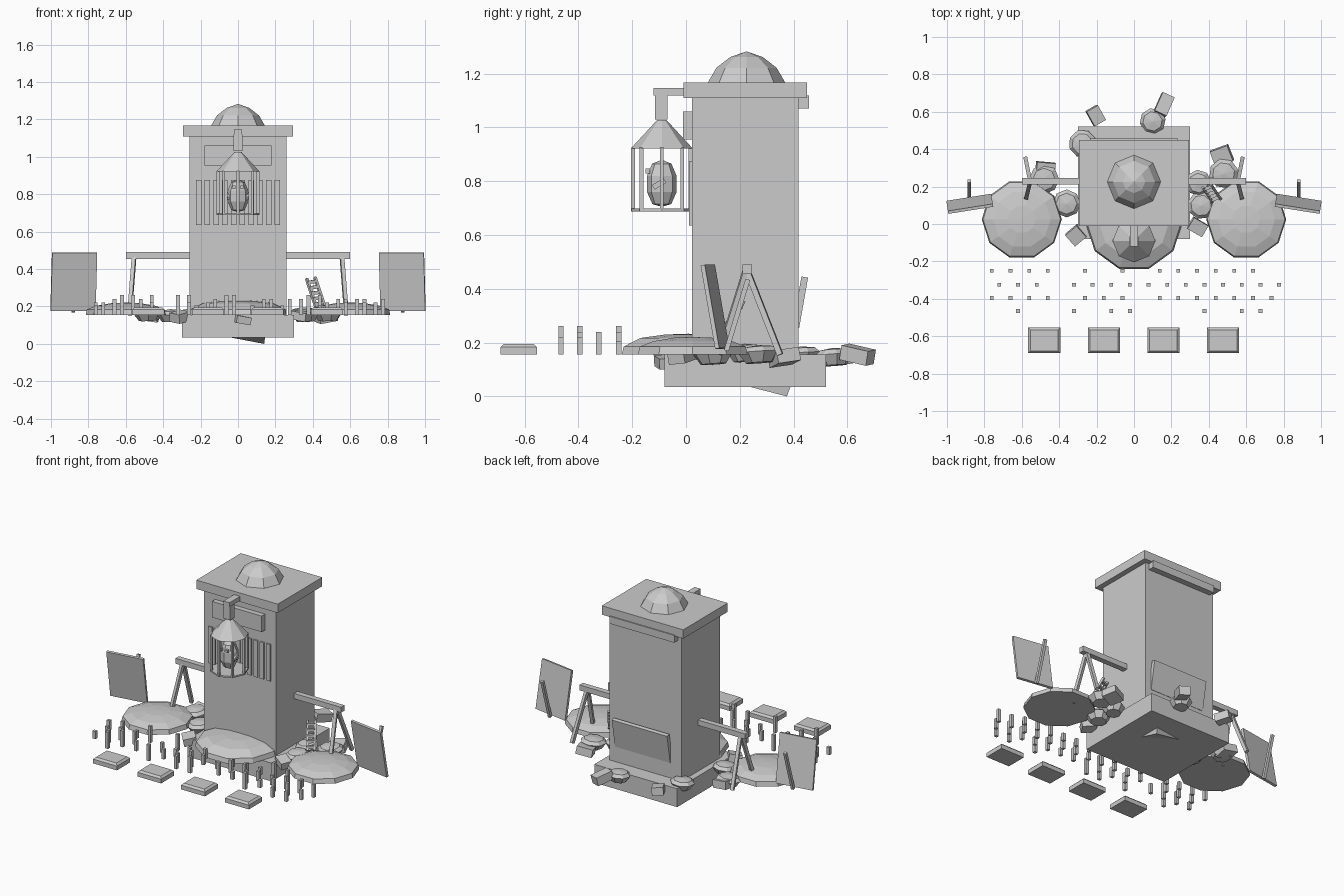
import bpy, bmesh, math, random
from mathutils import Vector, Matrix, Euler

if "Cube" in bpy.data.objects:
    bpy.data.objects.remove(bpy.data.objects["Cube"])

random.seed(4)
R = math.radians


def make(name, bm):
    bmesh.ops.recalc_face_normals(bm, faces=bm.faces[:])
    me = bpy.data.meshes.new(name)
    bm.to_mesh(me)
    bm.free()
    ob = bpy.data.objects.new(name, me)
    bpy.context.collection.objects.link(ob)
    return ob


def box(name, c, s, rot=(0, 0, 0)):
    """Box by centre, size and rotation in degrees."""
    bm = bmesh.new()
    m = Matrix.Translation(c) @ Euler([R(a) for a in rot]).to_matrix().to_4x4() @ Matrix.Diagonal((*s, 1))
    bmesh.ops.create_cube(bm, size=1, matrix=m)
    return make(name, bm)


def span(name, x, y, z):
    """Box by its x, y and z ranges."""
    return box(name, [(a + b) / 2 for a, b in (x, y, z)], [b - a for a, b in (x, y, z)])


def beam(name, a, b, w):
    a, b = Vector(a), Vector(b)
    d = b - a
    bm = bmesh.new()
    m = Matrix.Translation((a + b) / 2) @ d.to_track_quat('Z', 'Y').to_matrix().to_4x4()
    bmesh.ops.create_cube(bm, size=1, matrix=m @ Matrix.Diagonal((w, w, d.length, 1)))
    return make(name, bm)


def lathe(name, prof, n, loc, rot=(0, 0, 0), turn=0):
    """Faceted turned shape from (radius, height) points, closed at both ends."""
    bm = bmesh.new()
    m = Matrix.Translation(loc) @ Euler([R(a) for a in rot]).to_matrix().to_4x4()
    rings = []
    for r, z in prof:
        k = 1 if r == 0 else n
        rings.append([bm.verts.new(m @ Vector((r * math.cos(R(turn) + 2 * math.pi * i / n),
                                               r * math.sin(R(turn) + 2 * math.pi * i / n), z)))
                      for i in range(k)])
    for a, b in zip(rings, rings[1:]):
        for i in range(n):
            j = (i + 1) % n
            f = [a[i % len(a)], a[j % len(a)], b[j % len(b)], b[i % len(b)]]
            bm.faces.new(list(dict.fromkeys(f)))
    for ring in (rings[0], rings[-1]):
        if len(ring) > 2:
            bm.faces.new(ring)
    return make(name, bm)


# Tower, plinth, roof
span("plinth", (-.3, .3), (-.08, .52), (.035, .155))
span("tower", (-.26, .26), (.022, .418), (.15, 1.112))
span("roof_slab", (-.295, .295), (-.01, .45), (1.11, 1.168))
span("back_cornice", (-.235, .235), (.41, .457), (1.07, 1.118))
lathe("roof_dome", [(.145, 1.165), (.112, 1.222), (.06, 1.262), (0, 1.283)], 8, (0, .225, 0))

# Front sign board and window bars
span("sign_board", (-.18, .18), (-.012, .03), (.955, 1.06))
for i in range(10):
    x = -.21 + i * .42 / 9
    span("window_bar", (x - .0145, x + .0145), (.012, .03), (.635, .875))

# Hanging cage
CY = -.09
span("cage_arm", (-.022, .022), (-.12, .03), (1.118, 1.146))
span("cage_hanger", (-.024, .024), (-.115, -.068), (1.03, 1.12))
lathe("cage_roof", [(.115, .922), (.018, 1.027)], 8, (0, CY, 0))
lathe("cage_floor", [(.115, .688), (.115, .698)], 8, (0, CY, 0))
for i in range(8):
    a = i * math.pi / 4
    x, y = .107 * math.cos(a), CY + .107 * math.sin(a)
    span("cage_bar", (x - .007, x + .007), (y - .007, y + .007), (.69, .925))

# Captive inside the cage
lathe("captive_body", [(0, .705), (.035, .715), (.055, .76), (.055, .82), (.036, .865), (0, .88)], 8, (0, CY, 0))
for s in (-1, 1):
    box("captive_eye", (s * .022, -.142, .838), (.016, .016, .018))
    box("captive_arm", (s * .05, -.1, .79), (.02, .05, .02), (30, 0, 0))

# Earth mounds
mound = [(1, .155), (.97, .185), (.72, .205), (.35, .218), (0, .221)]
for x, y, r in ((-.6, .025, .214), (.6, .025, .214), (0, .008, .26)):
    lathe("mound", [(q * r, z + (.012 if x == 0 and q < .8 else 0)) for q, z in mound], 10, (x, y, 0))

# Mirrored leaning boards with props, and A-frames with rails
for s in (-1, 1):
    box("leaning_board", (s * .878, .108, .333), (.243, .016, .315), (10, 0, -s * 9))
    beam("board_prop", (s * .88, .15, .17), (s * .88, .23, .435), .018)
    span("rail", sorted((s * .6, s * .25)), (.21, .246), (.455, .49))
    for fy in (.125, .35):
        beam("frame_leg", (s * .58, fy, .155), (s * .555, .225, .475), .021)

# Slab leaning on the back wall
box("back_slab", (.02, .425, .35), (.4, .025, .19), (-10, 0, 0))

# Stake rows in front
for row, (y, x0, cols) in enumerate((
        (-.25, -.76, (0, 1, 2, 3, 5, 7, 9, 10, 11, 12, 13, 14)),
        (-.325, -.72, (0, 1, 2, 4, 5, 6, 7, 8, 9, 10, 11, 12, 13, 14, 15)),
        (-.395, -.76, (0, 1, 2, 3, 5, 6, 7, 9, 10, 11, 12, 13, 14, 15)),
        (-.465, -.62, (0, 3, 5, 6, 10, 12, 13)))):
    for k in cols:
        x = x0 + k * .0997
        h = random.choice((.205, .22, .24, .262))
        span("stake", (x - .01, x + .01), (y - .01, y + .01), (.155, h))

# Stepping blocks with chamfered tops
for x in (-.48, -.16, .157, .476):
    bm = bmesh.new()
    bmesh.ops.create_cube(bm, size=1, matrix=Matrix.Translation((x, -.622, .175)) @ Matrix.Diagonal((.172, .136, .04, 1)))
    top = [e for e in bm.edges if all(v.co.z > .18 for v in e.verts)]
    bmesh.ops.bevel(bm, geom=top, offset=.012, segments=1, affect='EDGES')
    make("stepping_block", bm)

# Boulders: bowl-bottomed lumps
for x, y, z, r, t in ((-.36, .11, .16, .075, 0), (-.275, .43, .16, .075, 20), (.1, .55, .155, .07, 10),
                      (.345, .22, .17, .07, 5), (.48, .27, .165, .08, 15), (.36, .1, .16, .075, 30),
                      (-.48, .24, .165, .08, 0)):
    lathe("boulder", [(.65 * r, -.04), (r, 0), (.75 * r, .018), (0, .026)], 8, (x, y, z), (4, -3, 0), t)

# Broken blocks around the plinth
for x, y, z, s, rot in ((-.205, .58, .148, (.07, .09, .05), (8, 6, 30)), (.16, .638, .155, (.07, .11, .055), (-12, 5, -25)),
                        (-.31, -.06, .145, (.08, .08, .05), (8, -12, 40)), (.34, -.015, .15, (.09, .07, .045), (5, 10, -30)),
                        (.47, .365, .145, (.1, .09, .05), (8, -10, 20)), (-.475, .285, .15, (.1, .09, .05), (6, 8, -5)),
                        (.02, -.06, .13, (.08, .1, .04), (5, 10, 15))):
    box("rubble_block", (x, y, z), s, rot)

# Short leaning ladder beside the right mound
m = Matrix.Translation((.415, .165, .275)) @ Euler((R(-30), R(-8), R(20))).to_matrix().to_4x4()
for s in (-1, 1):
    beam("ladder_side", m @ Vector((s * .024, 0, -.09)), m @ Vector((s * .024, 0, .09)), .014)
for i in range(5):
    z = -.07 + i * .034
    beam("ladder_rung", m @ Vector((-.024, 0, z)), m @ Vector((.024, 0, z)), .018)

# Rock tip poking out under the plinth
bm = bmesh.new()
v = [bm.verts.new(p) for p in ((-.07, .36, .04), (.145, .22, .04), (.145, .39, .04), (.14, .375, 0))]
for f in ((0, 1, 2), (0, 1, 3), (1, 2, 3), (2, 0, 3)):
    bm.faces.new([v[i] for i in f])
make("rock_tip", bm)
